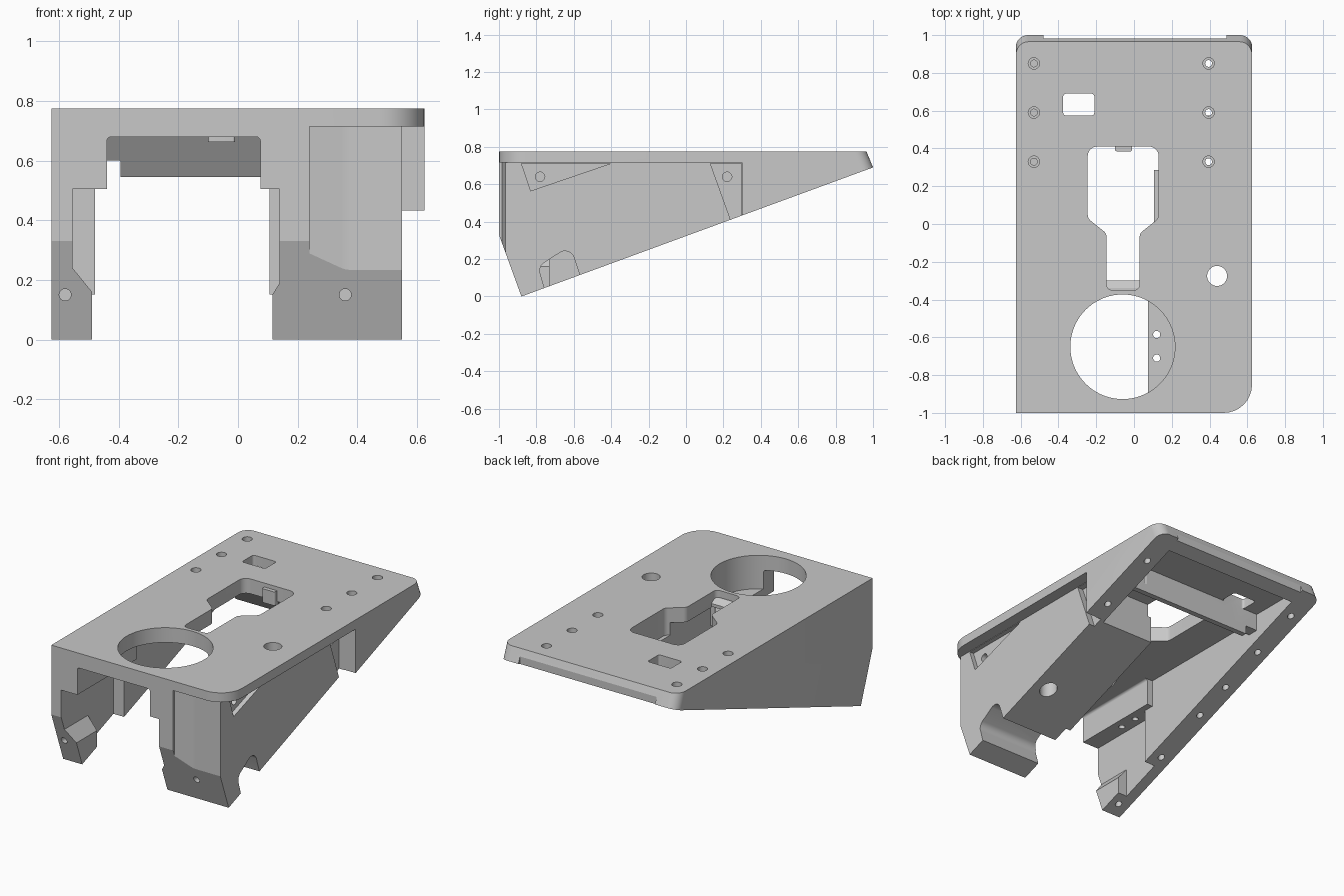
import bpy, bmesh, math
from mathutils import Vector

if "Cube" in bpy.data.objects:
    bpy.data.objects.remove(bpy.data.objects["Cube"], do_unlink=True)

grey = bpy.data.materials.new("plain grey")
grey.use_nodes = True
grey.diffuse_color = (0.58, 0.58, 0.58, 1)
grey.node_tree.nodes["Principled BSDF"].inputs["Base Color"].default_value = grey.diffuse_color

AXES = {"x": lambda u, v, w: (w, u, v),
        "y": lambda u, v, w: (u, w, v),
        "z": lambda u, v, w: (u, v, w)}


def rounded(points, steps=8):
    """Round every corner that carries a radius as third value."""
    out = []
    for i, p in enumerate(points):
        here = Vector(p[:2])
        if len(p) < 3:
            out.append(here)
            continue
        a = (Vector(points[i - 1][:2]) - here).normalized()
        b = (Vector(points[(i + 1) % len(points)][:2]) - here).normalized()
        half = a.angle(b) / 2
        centre = here + (a + b).normalized() * p[2] / math.sin(half)
        start = here + a * p[2] / math.tan(half) - centre
        end = here + b * p[2] / math.tan(half) - centre
        for k in range(steps + 1):
            t = k / steps
            sweep = start.angle(end)
            out.append(centre + (start * math.sin((1 - t) * sweep)
                                 + end * math.sin(t * sweep)) / math.sin(sweep))
    return out


def prism(name, axis, points, low, high):
    place = AXES[axis]
    bm = bmesh.new()
    ring = rounded(points)
    ends = [[bm.verts.new(place(p[0], p[1], w)) for p in ring] for w in (low, high)]
    bm.faces.new(ends[0])
    bm.faces.new(ends[1])
    for i in range(len(ring)):
        bm.faces.new((ends[0][i - 1], ends[0][i], ends[1][i], ends[1][i - 1]))
    bmesh.ops.recalc_face_normals(bm, faces=bm.faces)
    mesh = bpy.data.meshes.new(name)
    bm.to_mesh(mesh)
    bm.free()
    mesh.materials.append(grey)
    obj = bpy.data.objects.new(name, mesh)
    bpy.context.collection.objects.link(obj)
    return obj


def rect(u0, u1, v0, v1, r=None):
    corners = [(u0, v0), (u1, v0), (u1, v1), (u0, v1)]
    return [c + (r,) for c in corners] if r else corners


def disc(u, v, r, n=24):
    return [(u + r * math.cos(math.tau * k / n), v + r * math.sin(math.tau * k / n))
            for k in range(n)]


def combine(target, tool, operation):
    mod = target.modifiers.new("shape", "BOOLEAN")
    mod.operation, mod.object, mod.solver = operation, tool, "EXACT"
    bpy.ops.object.select_all(action="DESELECT")
    bpy.context.view_layer.objects.active = target
    target.select_set(True)
    bpy.ops.object.modifier_apply(modifier=mod.name)
    bpy.data.objects.remove(tool, do_unlink=True)


def underside(y):
    return 0.367 * (y + 0.88)


# wedge housing, its leaning rear corners rounded
housing = prism("wedge_housing", "x", [(-1, 0.775), (0.965, 0.775), (1, 0.69),
                                       (-0.88, 0), (-1, 0.33)], -0.625, 0.625)
bm = bmesh.new()
bm.from_mesh(housing.data)
rear = [e for e in bm.edges if all(v.co.y > 0.9 for v in e.verts)
        and e.verts[0].co.x == e.verts[1].co.x]
bmesh.ops.bevel(bm, geom=rear, offset=0.065, segments=8, profile=0.5, affect="EDGES")
bm.to_mesh(housing.data)
bm.free()

# rounded front corners
outline = prism("outline", "z", [(-0.7, -1), (0.625, -1, 0.15), (0.625, 1.1), (-0.7, 1.1)],
                -0.1, 1)
combine(housing, outline, "INTERSECT")


def cut(axis, points, low, high):
    combine(housing, prism("cutter", axis, points, low, high), "DIFFERENCE")


# side recess below the plate lip, around the block
cut("z", [(0.24, -1.1), (0.24, -0.985), (0.36, -0.965, 0.2), (0.55, -0.965), (0.55, 0.3),
          (0.7, 0.3), (0.7, -1.1)], -0.1, 0.715)

# front opening with feet, then the stepped upper part
cut("y", [(-0.49, -0.1), (-0.49, 0.16), (-0.555, 0.24), (-0.555, 0.505), (0.14, 0.505),
          (0.14, 0.19), (0.115, 0.15), (0.115, -0.1)], -1.1, -0.72)
cut("y", rect(-0.555, 0.14, -0.1, 0.505), -0.73, -0.47)
cut("y", [(-0.44, -0.2), (0.075, -0.2), (0.075, 0.68, 0.015), (-0.44, 0.68, 0.015)],
    -1.1, -0.395)
cut("y", rect(-0.48, 0.105, -0.1, 0.505), -0.48, -0.39)

# main cavity and rear pocket with a sloping cross rib
cut("z", rect(-0.48, 0.105, -0.4, 0.3), -0.1, 0.68)
cut("x", [(0.285, -0.1), (0.285, 0.68), (0.45, 0.68), (0.54, 0.545), (0.575, 0.545),
          (0.575, 0.71), (0.9, 0.71), (0.9, -0.1)], -0.48, 0.48)
cut("y", rect(-0.48, -0.395, 0.3, 0.6), 0.4, 0.6)

# shallow notch along the rear edge
cut("z", rect(-0.48, 0.49, 0.983, 1.1), 0.5, 0.9)

# round opening, keyhole opening and small window in the plate
cut("z", disc(-0.06, -0.65, 0.277, 72), 0.56, 0.9)
cut("z", [(-0.145, -0.35, 0.03), (0.03, -0.35, 0.03), (0.03, -0.05, 0.04),
          (0.13, 0.03, 0.04), (0.13, 0.41, 0.05), (-0.245, 0.41, 0.05),
          (-0.245, 0.03, 0.04), (-0.145, -0.05, 0.04)], 0.6, 0.9)
cut("z", rect(-0.375, -0.21, 0.575, 0.69, 0.015), 0.4, 0.9)

# cable hole through the block
cut("z", disc(0.44, -0.275, 0.053, 32), -0.1, 0.9)

# countersunk screw holes in the plate
for x, floor in ((-0.53, 0.66), (0.395, 0.6)):
    for y in (0.33, 0.59, 0.85):
        cut("z", disc(x, y, 0.03), 0.745, 0.9)
        cut("z", disc(x, y, 0.018), floor, 0.9)

# screw holes in the lower rims
rim_holes = [(-0.55, y) for y in (0.81, 0.5, 0.2, -0.04, -0.4, -0.8)]
for x, y in rim_holes + [(0.55, 0.78), (0.55, 0.41)]:
    z = underside(y)
    cut("z", disc(x, y, 0.02), z - 0.05, z + 0.05)

# ledge holes beside the round opening
for y in (-0.585, -0.71):
    cut("z", disc(0.12, y, 0.019), 0.4, 0.6)
    cut("z", disc(-0.5, y, 0.019), 0.45, 0.57)

# front screw holes
for x in (-0.58, 0.36):
    cut("y", disc(x, 0.15, 0.02), -1.1, -0.85)

# arched notch through the block
cut("x", [(-0.73, -0.05), (-0.79, 0.16, 0.05), (-0.62, 0.27, 0.05), (-0.53, 0)], 0.1, 0.7)

# shallow side pockets with screw holes
cut("x", [(-0.88, 0.712), (-0.83, 0.565), (-0.4, 0.712)], 0.52, 0.6)
cut("x", [(0.13, 0.712), (0.26, 0.35), (0.298, 0.35), (0.298, 0.712)], 0.51, 0.6)
for y in (-0.78, 0.22):
    cut("x", disc(y, 0.64, 0.025), 0.42, 0.6)

# small tabs in the keyhole
combine(housing, prism("rear_tab", "z", rect(-0.1, -0.01, 0.385, 0.43, 0.008), 0.662, 0.75), "UNION")
combine(housing, prism("front_tab", "x", [(-0.37, 0.73), (-0.34, 0.73), (-0.3, 0.705),
                                          (-0.3, 0.685), (-0.37, 0.685)], -0.15, 0.035), "UNION")

bpy.context.view_layer.objects.active = housing
housing.select_set(True)
bpy.ops.object.shade_smooth_by_angle(angle=math.radians(18))
